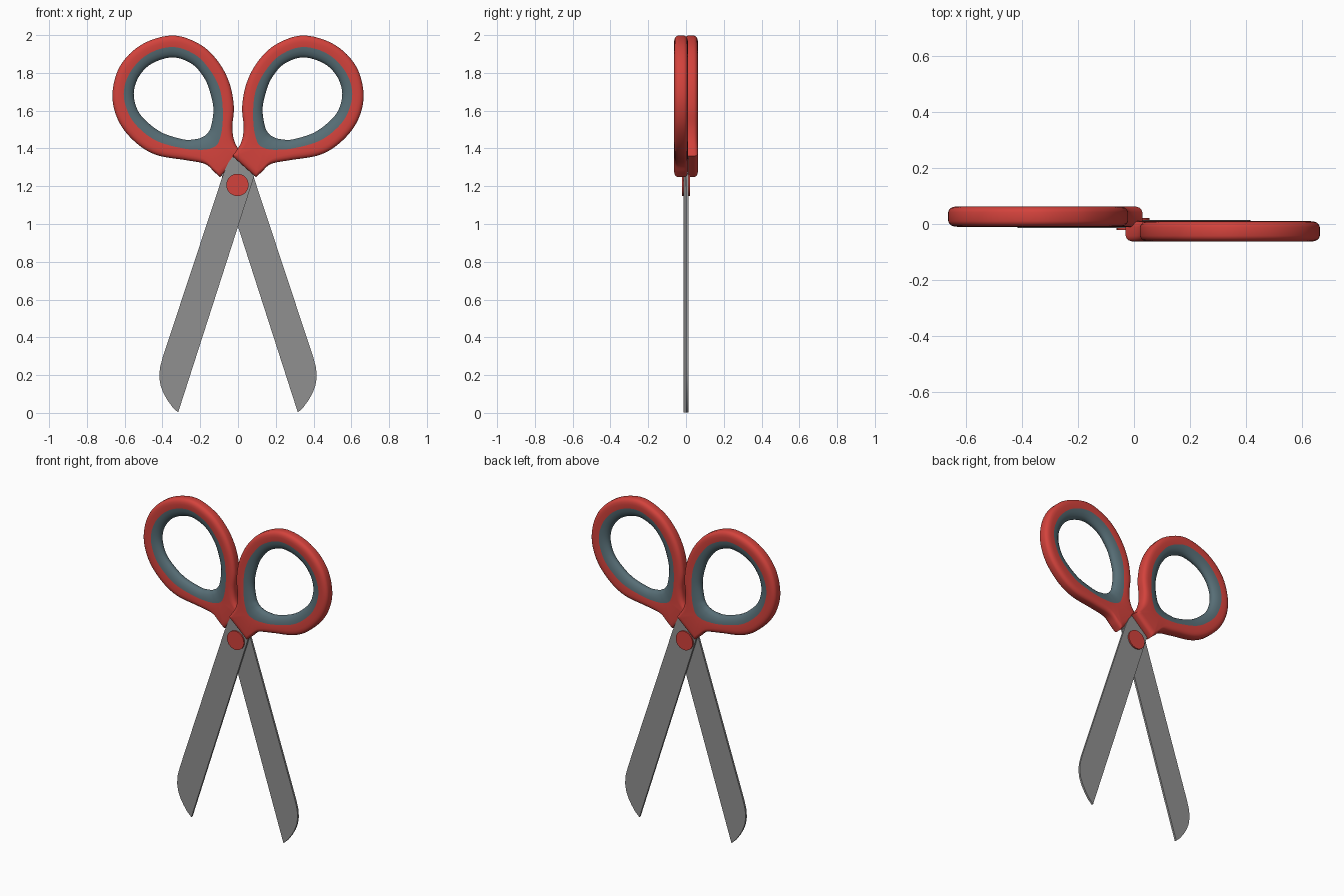
import bpy, bmesh, math
from mathutils import Vector

if "Cube" in bpy.data.objects:
    bpy.data.objects.remove(bpy.data.objects["Cube"])


def material(name, rgb):
    m = bpy.data.materials.new(name)
    m.diffuse_color = (*rgb, 1)
    m.use_nodes = True
    m.node_tree.nodes["Principled BSDF"].inputs["Base Color"].default_value = m.diffuse_color
    return m


RED = material("red plastic", (0.65, 0.055, 0.045))
TEAL = material("grey teal rubber", (0.095, 0.155, 0.18))
STEEL = material("steel grey", (0.28, 0.28, 0.28))

# Matching loops (x, z) of the right handle: outer edge, colour line, finger hole
OUTER = [(.095, 1.248), (.125, 1.275), (.175, 1.318), (.275, 1.338), (.43, 1.365), (.54, 1.43),
         (.63, 1.54), (.665, 1.68), (.625, 1.835), (.51, 1.95), (.345, 1.998), (.20, 1.95),
         (.105, 1.86), (.045, 1.745), (.022, 1.62), (.03, 1.51), (.016, 1.43), (-.03, 1.36)]
LINE = [(.14, 1.402), (.165, 1.395), (.21, 1.393), (.29, 1.40), (.42, 1.435), (.51, 1.495),
        (.575, 1.575), (.605, 1.69), (.57, 1.805), (.475, 1.90), (.345, 1.937), (.225, 1.895),
        (.145, 1.81), (.095, 1.71), (.08, 1.60), (.085, 1.50), (.10, 1.44), (.115, 1.415)]
HOLE = [(.187, 1.461), (.205, 1.453), (.235, 1.448), (.285, 1.447), (.395, 1.48), (.475, 1.535),
        (.53, 1.60), (.552, 1.69), (.525, 1.78), (.455, 1.85), (.345, 1.882), (.245, 1.848),
        (.18, 1.775), (.147, 1.695), (.13, 1.605), (.143, 1.515), (.158, 1.485), (.172, 1.47)]


def spline(pts, corners=(), steps=6):
    """Closed smooth curve through pts; tangents vanish at corners."""
    p = [Vector(q) for q in pts]
    n = len(p)
    tan = [Vector((0, 0)) if i in corners else (p[(i + 1) % n] - p[i - 1]) / 2 for i in range(n)]
    out = []
    for i in range(n):
        j = (i + 1) % n
        for k in range(steps):
            t = k / steps
            out.append(p[i] * (2*t**3 - 3*t*t + 1) + tan[i] * (t**3 - 2*t*t + t)
                       + p[j] * (3*t*t - 2*t**3) + tan[j] * (t**3 - t*t))
    return out


def finish(bm, name, mats, smooth):
    bmesh.ops.recalc_face_normals(bm, faces=bm.faces)
    me = bpy.data.meshes.new(name)
    bm.to_mesh(me)
    bm.free()
    for m in mats:
        me.materials.append(m)
    ob = bpy.data.objects.new(name, me)
    bpy.context.collection.objects.link(ob)
    bpy.ops.object.select_all(action='DESELECT')
    ob.select_set(True)
    bpy.context.view_layer.objects.active = ob
    bpy.ops.object.shade_smooth_by_angle(angle=math.radians(smooth))
    return ob


def handle(name, side):
    o, l, h = spline(OUTER, (0, 17)), spline(LINE), spline(HOLE)
    n = len(o)
    # half profile: (zone, amount, half thickness)
    half = [(0, 0, .016), (0, .003, .024), (0, .010, .031), (0, .020, .035), (0, .034, .0365),
            (1, 0, .034), (1, .35, .031), (1, .7, .024), (1, .92, .014), (1, 1, .005)]
    prof = [(z, a, -t) for z, a, t in half] + [(z, a, t) for z, a, t in reversed(half)]
    bm = bmesh.new()
    rings = []
    for z, a, y in prof:
        ring = []
        for i in range(n):
            if z == 0:
                d = l[i] - o[i]
                q = o[i] + d.normalized() * min(a, d.length * .8)
            else:
                q = l[i].lerp(h[i], a)
            ring.append(bm.verts.new((side * q.x, side * (y - .0265), q.y)))
        rings.append(ring)
    m = len(prof)
    for k in range(m):
        a, b = rings[k], rings[(k + 1) % m]
        grip = prof[k][0] and prof[(k + 1) % m][0]
        for i in range(n):
            j = (i + 1) % n
            bm.faces.new((a[i], a[j], b[j], b[i])).material_index = 1 if grip else 0
    finish(bm, name, (RED, TEAL), 50)


def blade(name, side):
    # straight cutting edge, rounded back near the tip, tang hidden in the handle
    pts = [(-.317, .002), (-.345, .028), (-.372, .065), (-.395, .105), (-.41, .145), (-.417, .19),
           (-.413, .24), (-.398, .296), (-.085, 1.243), (-.068, 1.29), (-.048, 1.33),
           (-.026, 1.358), (.06, 1.38), (.10, 1.30), (.08, 1.235)]
    bm = bmesh.new()
    f = bm.faces.new([bm.verts.new((side * x, side * -.0135, z)) for x, z in pts])
    ext = bmesh.ops.extrude_face_region(bm, geom=[f])
    vs = [v for v in ext["geom"] if isinstance(v, bmesh.types.BMVert)]
    bmesh.ops.translate(bm, vec=(0, side * .0125, 0), verts=vs)
    finish(bm, name, (STEEL,), 25)


# Two identical halves, the second turned half way round the vertical axis
for word, side in (("front", 1), ("back", -1)):
    handle(word + "_handle", side)
    blade(word + "_blade", side)

# Pivot rivet through both blades
bpy.ops.mesh.primitive_cylinder_add(vertices=48, radius=.059, depth=.044,
                                    location=(-.003, 0, 1.207), rotation=(math.pi / 2, 0, 0))
rivet = bpy.context.object
rivet.name = "pivot_rivet"
rivet.data.materials.append(RED)
bpy.ops.object.shade_smooth_by_angle(angle=math.radians(30))
